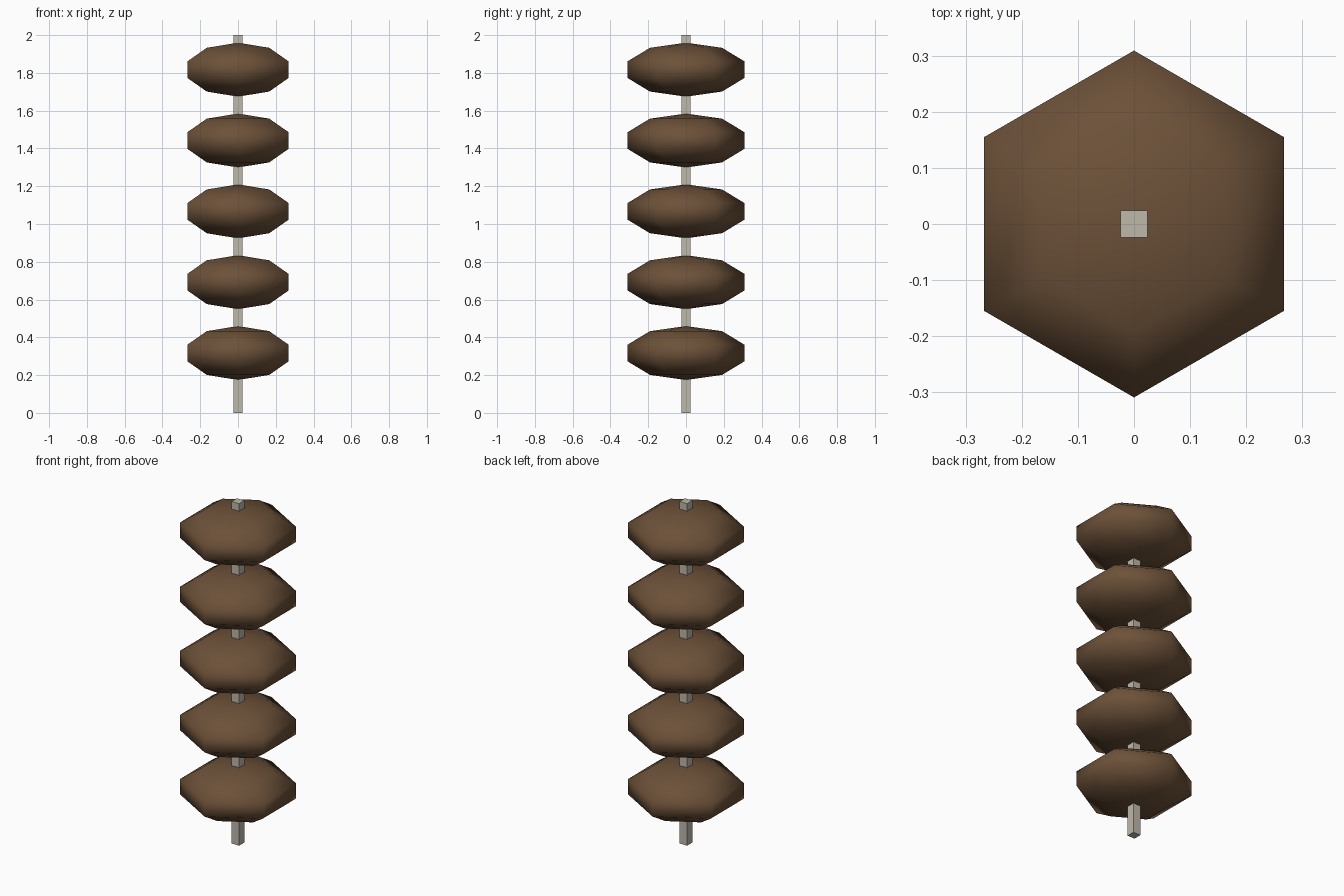
import bpy
import bmesh
from mathutils import Matrix

cube = bpy.data.objects.get("Cube")
if cube:
    bpy.data.objects.remove(cube, do_unlink=True)


def make_material(name, color):
    mat = bpy.data.materials.new(name)
    mat.use_nodes = True
    mat.diffuse_color = color
    mat.node_tree.nodes["Principled BSDF"].inputs["Base Color"].default_value = color
    return mat


def add_object(name, bm, mat, smooth=False):
    mesh = bpy.data.meshes.new(name)
    for face in bm.faces:
        face.smooth = smooth
    bm.to_mesh(mesh)
    bm.free()
    mesh.materials.append(mat)
    obj = bpy.data.objects.new(name, mesh)
    bpy.context.collection.objects.link(obj)
    return obj


brown = make_material("roasted_brown", (0.150, 0.082, 0.040, 1))
wood = make_material("pale_wood", (0.52, 0.48, 0.40, 1))

# Square stick through the whole stack
bm = bmesh.new()
bmesh.ops.create_cube(bm, size=1, matrix=Matrix.Translation((0, 0, 1)) @ Matrix.Diagonal((0.048, 0.048, 2, 1)))
add_object("stick", bm, wood)

# Five flattened six-sided balls, evenly spaced, corners toward front and back
for i in range(5):
    bm = bmesh.new()
    bmesh.ops.create_uvsphere(bm, u_segments=6, v_segments=5, radius=1,
                              matrix=Matrix.Diagonal((0.325, 0.325, 0.143, 1)))
    ball = add_object(f"ball_{i + 1}", bm, brown, smooth=True)
    ball.location.z = 0.317 + 0.375 * i
